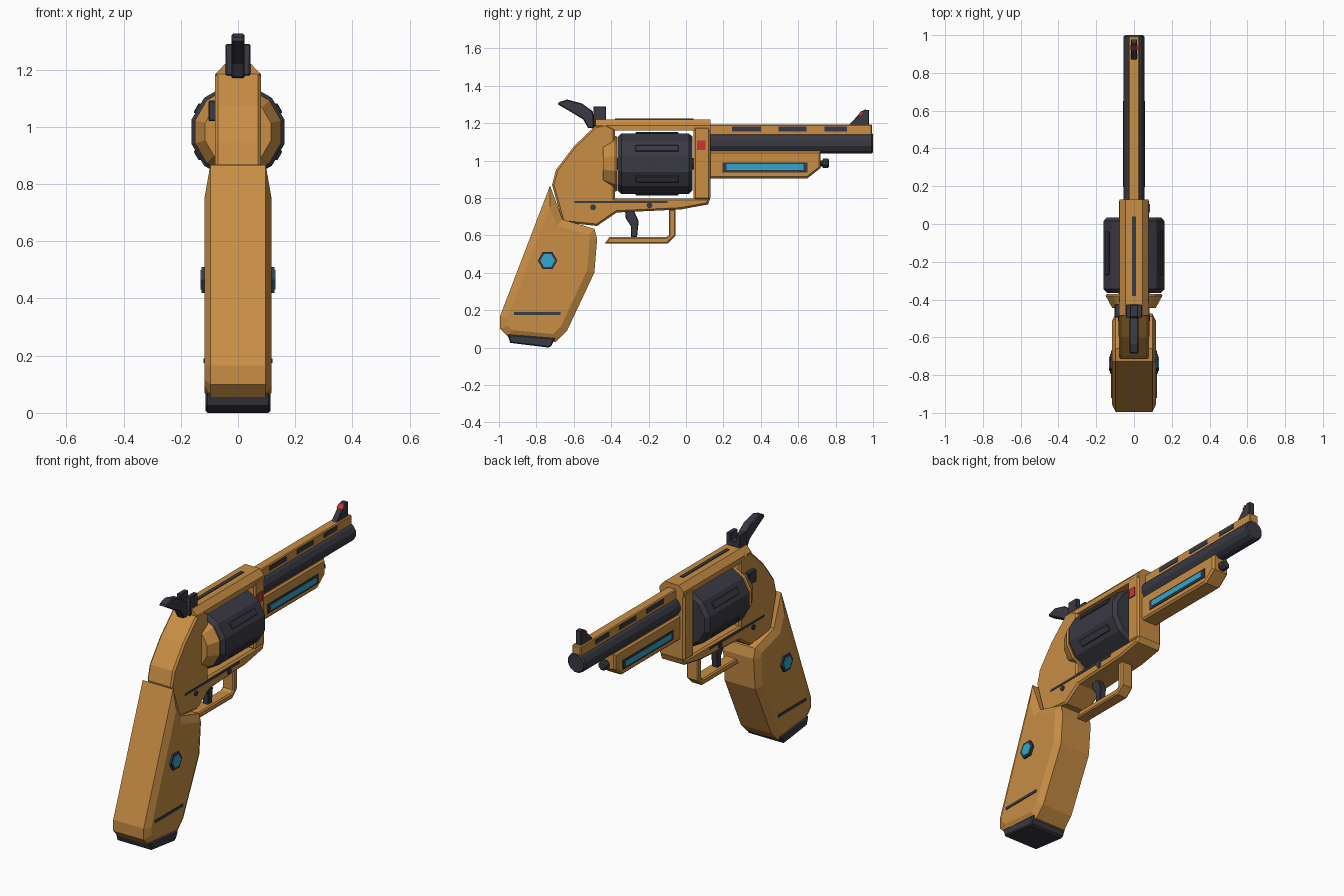
import bpy, bmesh, math
from mathutils import Matrix, Vector

if "Cube" in bpy.data.objects:
    bpy.data.objects.remove(bpy.data.objects["Cube"], do_unlink=True)


def material(name, rgb):
    m = bpy.data.materials.new(name)
    m.use_nodes = True
    m.diffuse_color = (*rgb, 1)
    m.node_tree.nodes["Principled BSDF"].inputs["Base Color"].default_value = (*rgb, 1)
    return m


TAN = material("tan", (0.58, 0.27, 0.06))
DARK = material("gunmetal", (0.042, 0.041, 0.056))
CYAN = material("cyan", (0.03, 0.39, 0.62))
RED = material("red", (0.58, 0.035, 0.035))


def finish(name, bm, mat):
    bmesh.ops.recalc_face_normals(bm, faces=bm.faces)
    mesh = bpy.data.meshes.new(name)
    bm.to_mesh(mesh)
    bm.free()
    mesh.materials.append(mat)
    ob = bpy.data.objects.new(name, mesh)
    bpy.context.collection.objects.link(ob)
    return ob


def slab(name, pts, half, mat, inset=0.0, depth=0.0):
    """Side profile (y, z) extruded across x, with chamfered rims."""
    bm = bmesh.new()
    w = half - depth
    face = bm.faces.new([bm.verts.new((-w, y, z)) for y, z in pts])
    ext = bmesh.ops.extrude_face_region(bm, geom=[face], use_keep_orig=True)
    bmesh.ops.translate(bm, vec=(2 * w, 0, 0),
                        verts=[v for v in ext["geom"] if isinstance(v, bmesh.types.BMVert)])
    bmesh.ops.recalc_face_normals(bm, faces=bm.faces)
    if inset:
        caps = [f for f in bm.faces if abs(f.normal.x) > 0.9]
        bmesh.ops.inset_individual(bm, faces=caps, thickness=inset, depth=depth,
                                   use_even_offset=True)
    return finish(name, bm, mat)


def box(name, x, y, z, mat, bevel=0.0, turn=None):
    """Box from (min, max) ranges."""
    bm = bmesh.new()
    mid = Vector([(a + b) / 2 for a, b in (x, y, z)])
    size = [abs(b - a) for a, b in (x, y, z)]
    bmesh.ops.create_cube(bm, size=1, matrix=Matrix.Translation(mid) @ Matrix.Diagonal((*size, 1)))
    if bevel:
        bmesh.ops.bevel(bm, geom=bm.edges[:], offset=bevel, segments=1, affect='EDGES')
    if turn:
        bm.transform(turn)
    return finish(name, bm, mat)


def lathe(name, profile, centre, sides, mat, axis="Y", phase=0.5):
    """Faceted turned part: profile of (position along axis, flat radius)."""
    bm = bmesh.new()
    rings = []
    for pos, r in profile:
        ring = []
        for i in range(sides):
            a = (i + phase) * math.tau / sides
            u, v = (math.cos(a) * r / math.cos(math.pi / sides),
                    math.sin(a) * r / math.cos(math.pi / sides))
            co = (u, pos, v) if axis == "Y" else (pos, u, v)
            ring.append(bm.verts.new(Vector(co) + Vector(centre)))
        rings.append(ring)
    for a, b in zip(rings, rings[1:]):
        for i in range(sides):
            j = (i + 1) % sides
            bm.faces.new((a[i], a[j], b[j], b[i]))
    bm.faces.new(rings[0])
    bm.faces.new(rings[-1])
    return finish(name, bm, mat)


# Grip and its base plate
slab("grip", [(-0.727, 0.866), (-0.995, 0.166), (-0.995, 0.1), (-0.95, 0.055),
              (-0.695, 0.03), (-0.636, 0.09), (-0.49, 0.4), (-0.475, 0.58),
              (-0.49, 0.635), (-0.66, 0.685)], 0.117, TAN, 0.04, 0.02)
slab("grip_base", [(-0.955, 0.07), (-0.94, 0.025), (-0.735, 0), (-0.72, 0.008),
                   (-0.7, 0.05)], 0.113, DARK, 0.006, 0.006)

# Frame: rear body with lower bar, front post, top strap
slab("frame", [(-0.38, 1.17), (-0.43, 1.195), (-0.485, 1.185), (-0.6, 1.075), (-0.695, 0.95),
               (-0.716, 0.87), (-0.66, 0.67), (-0.476, 0.65), (-0.37, 0.722), (-0.03, 0.738),
               (0.118, 0.765), (0.13, 0.798), (-0.38, 0.798)], 0.08, TAN, 0.01, 0.01)
box("front_post", (-0.08, 0.08), (0.04, 0.13), (0.79, 1.18), TAN, 0.01)

bm = bmesh.new()
section = [(0.076, 1.16), (0.076, 1.188), (0.046, 1.22)]
section += [(-x, z) for x, z in reversed(section)]
ends = [[bm.verts.new((x, y, z)) for x, z in section] for y in (-0.485, 0.13)]
for end in ends:
    bm.faces.new(end)
for i in range(len(section)):
    j = (i + 1) % len(section)
    bm.faces.new((ends[0][i], ends[0][j], ends[1][j], ends[1][i]))
finish("top_strap", bm, TAN)
box("strap_inlay", (-0.01, 0.01), (-0.38, 0.04), (1.217, 1.224), DARK)

# Cylinder with raised plates, recoil shield and axle
AXIS_Z = 0.983
lathe("recoil_shield", [(-0.445, 0.115), (-0.38, 0.15), (-0.37, 0.146)], (0, 0, AXIS_Z), 12, TAN)
lathe("cylinder", [(-0.365, 0.143), (-0.345, 0.162), (0.015, 0.162), (0.035, 0.143)],
      (0, 0, AXIS_Z), 12, DARK)
lathe("cylinder_axle", [(-0.4, 0.03), (0.06, 0.03)], (0, 0, AXIS_Z), 12, DARK)
for i in range(6):
    turn = Matrix.Translation((0, 0, AXIS_Z)) @ Matrix.Rotation(math.radians(30 + 60 * i), 4, 'Y')
    box(f"cylinder_plate_{i + 1}", (0.15, 0.169), (-0.27, -0.04), (-0.019, 0.019), DARK, 0.003, turn)

# Barrel, rib, underlug and rod
lathe("barrel", [(0.1, 0.055), (0.992, 0.055), (1.0, 0.048)], (0, 0, 1.092), 12, DARK)
box("barrel_rib", (-0.028, 0.028), (0.12, 0.995), (1.13, 1.192), TAN, 0.005)
slab("underlug", [(0.12, 0.905), (0.65, 0.905), (0.72, 0.96), (0.72, 1.05), (0.12, 1.05)],
     0.052, TAN, 0.01, 0.01)
lathe("rod_tip", [(0.7, 0.016), (0.73, 0.016), (0.732, 0.025), (0.758, 0.025), (0.765, 0.018)],
      (0, 0, 0.985), 8, DARK)

# Front sight with red insert, rear sight
slab("front_sight", [(0.865, 1.185), (0.94, 1.262), (0.955, 1.272), (0.978, 1.27), (0.978, 1.185)],
     0.017, DARK, 0.003, 0.003)
slab("front_sight_insert", [(0.925, 1.243), (0.921, 1.247), (0.939, 1.266), (0.947, 1.262),
                            (0.94, 1.245)], 0.0185, RED)
box("rear_sight_base", (-0.043, 0.043), (-0.495, -0.427), (1.18, 1.25), DARK, 0.004)

# Hammer, trigger and trigger guard
slab("hammer", [(-0.685, 1.3), (-0.68, 1.312), (-0.635, 1.326), (-0.556, 1.305), (-0.497, 1.262),
                (-0.49, 1.17), (-0.524, 1.175), (-0.55, 1.22), (-0.62, 1.262)],
     0.023, DARK, 0.005, 0.005)
slab("trigger", [(-0.326, 0.73), (-0.278, 0.73), (-0.253, 0.675), (-0.262, 0.59),
                 (-0.295, 0.59), (-0.295, 0.65), (-0.322, 0.69)], 0.02, DARK, 0.004, 0.004)
slab("trigger_guard", [(-0.092, 0.74), (-0.092, 0.6), (-0.107, 0.59), (-0.41, 0.59), (-0.436, 0.555),
                       (-0.1, 0.555), (-0.055, 0.598), (-0.055, 0.74)], 0.037, TAN, 0.007, 0.007)

# Details repeated on both sides
for side, s in (("left", 1), ("right", -1)):
    def plate(name, x, y, z, mat):
        box(f"{side}_{name}", (s * (x - 0.004), s * (x + 0.004)), y, z, mat)

    def disc(name, inner, outer, y, z, r, sides, mat, phase=0.0):
        lathe(f"{side}_{name}", [(s * inner, r), (s * outer, r)], (0, y, z), sides, mat, "X", phase)

    box(f"{side}_rear_sight_ear", (s * 0.016, s * 0.043), (-0.495, -0.427), (1.24, 1.29), DARK, 0.003)
    plate("lug_panel", 0.053, (0.195, 0.65), (0.937, 0.99), DARK)
    plate("lug_light", 0.055, (0.217, 0.627), (0.949, 0.98), CYAN)
    for i, (a, b) in enumerate([(0.245, 0.4), (0.495, 0.645), (0.74, 0.86)]):
        plate(f"rib_slot_{i + 1}", 0.027, (a, b), (1.156, 1.181), DARK)
    plate("frame_line", 0.079, (-0.595, -0.1), (0.772, 0.784), DARK)
    plate("grip_line", 0.117, (-0.92, -0.67), (0.175, 0.191), DARK)
    disc("rear_screw", 0.07, 0.085, -0.497, 0.75, 0.015, 10, DARK)
    disc("front_screw", 0.07, 0.085, -0.195, 0.76, 0.015, 10, DARK)
    disc("grip_badge_rim", 0.11, 0.127, -0.74, 0.465, 0.045, 6, DARK)
    disc("grip_badge_light", 0.12, 0.132, -0.74, 0.465, 0.034, 6, CYAN)

# One-sided details
box("red_marker", (0.075, 0.086), (0.06, 0.105), (1.055, 1.108), RED)
box("release_latch", (-0.104, -0.07), (-0.495, -0.425), (1.02, 1.092), DARK, 0.005)
